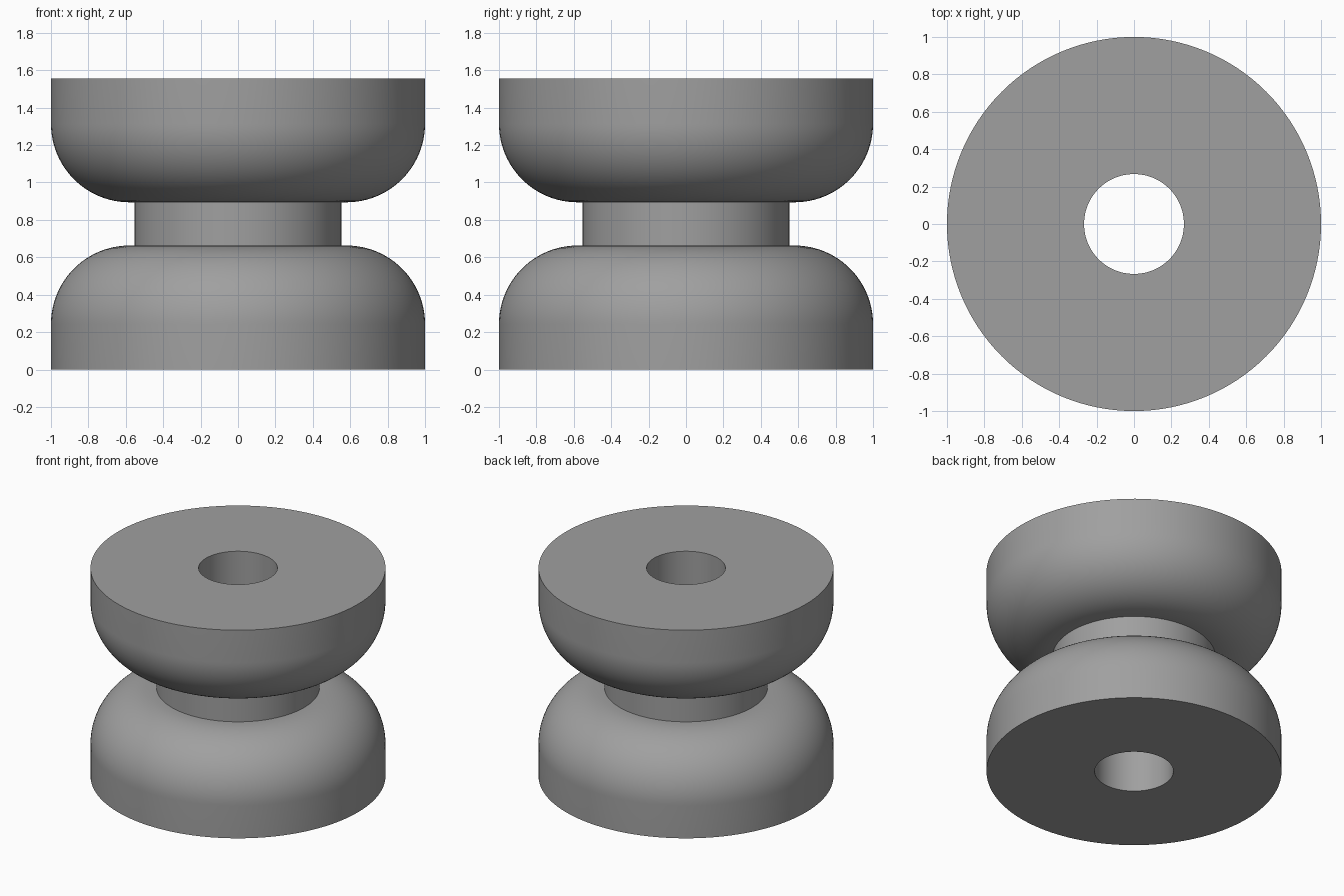
import bpy
import bmesh
import math

if "Cube" in bpy.data.objects:
    bpy.data.objects.remove(bpy.data.objects["Cube"])

SEGMENTS = 128
HEIGHT = 1.557      # total height
RIM = 1.0           # outer radius of both discs
AXLE = 0.553        # radius of the narrow middle
BORE = 0.267        # radius of the through hole
SHOULDER = 0.663    # top of the lower disc
ROUND = 0.42        # shoulder rounding radius
ARC_STEPS = 24

grey = bpy.data.materials.new("plain grey")
grey.diffuse_color = (0.35, 0.35, 0.35, 1)
grey.use_nodes = True
grey.node_tree.nodes["Principled BSDF"].inputs["Base Color"].default_value = grey.diffuse_color

# Lower half of the profile: bore edge, rim, rounded shoulder, axle
lower = [(BORE, 0.0), (RIM, 0.0)]
for i in range(ARC_STEPS + 1):
    a = math.pi / 2 * i / ARC_STEPS
    lower.append((RIM - ROUND + ROUND * math.cos(a),
                  SHOULDER - ROUND + ROUND * math.sin(a)))
lower.append((AXLE, SHOULDER))

# Mirror it upwards to close the section
profile = lower + [(r, HEIGHT - z) for r, z in reversed(lower)]

# Revolve the closed section into one solid spool
bm = bmesh.new()
rings = []
for s in range(SEGMENTS):
    t = 2 * math.pi * s / SEGMENTS
    rings.append([bm.verts.new((r * math.cos(t), r * math.sin(t), z))
                  for r, z in profile])
count = len(profile)
for s in range(SEGMENTS):
    here, after = rings[s], rings[(s + 1) % SEGMENTS]
    for k in range(count):
        n = (k + 1) % count
        bm.faces.new((here[k], after[k], after[n], here[n]))
bmesh.ops.recalc_face_normals(bm, faces=bm.faces)

mesh = bpy.data.meshes.new("spool")
bm.to_mesh(mesh)
bm.free()
mesh.materials.append(grey)
spool = bpy.data.objects.new("spool", mesh)
bpy.context.collection.objects.link(spool)

# Smooth curves, sharp rims
bpy.context.view_layer.objects.active = spool
spool.select_set(True)
bpy.ops.object.shade_smooth_by_angle(angle=math.radians(30))
